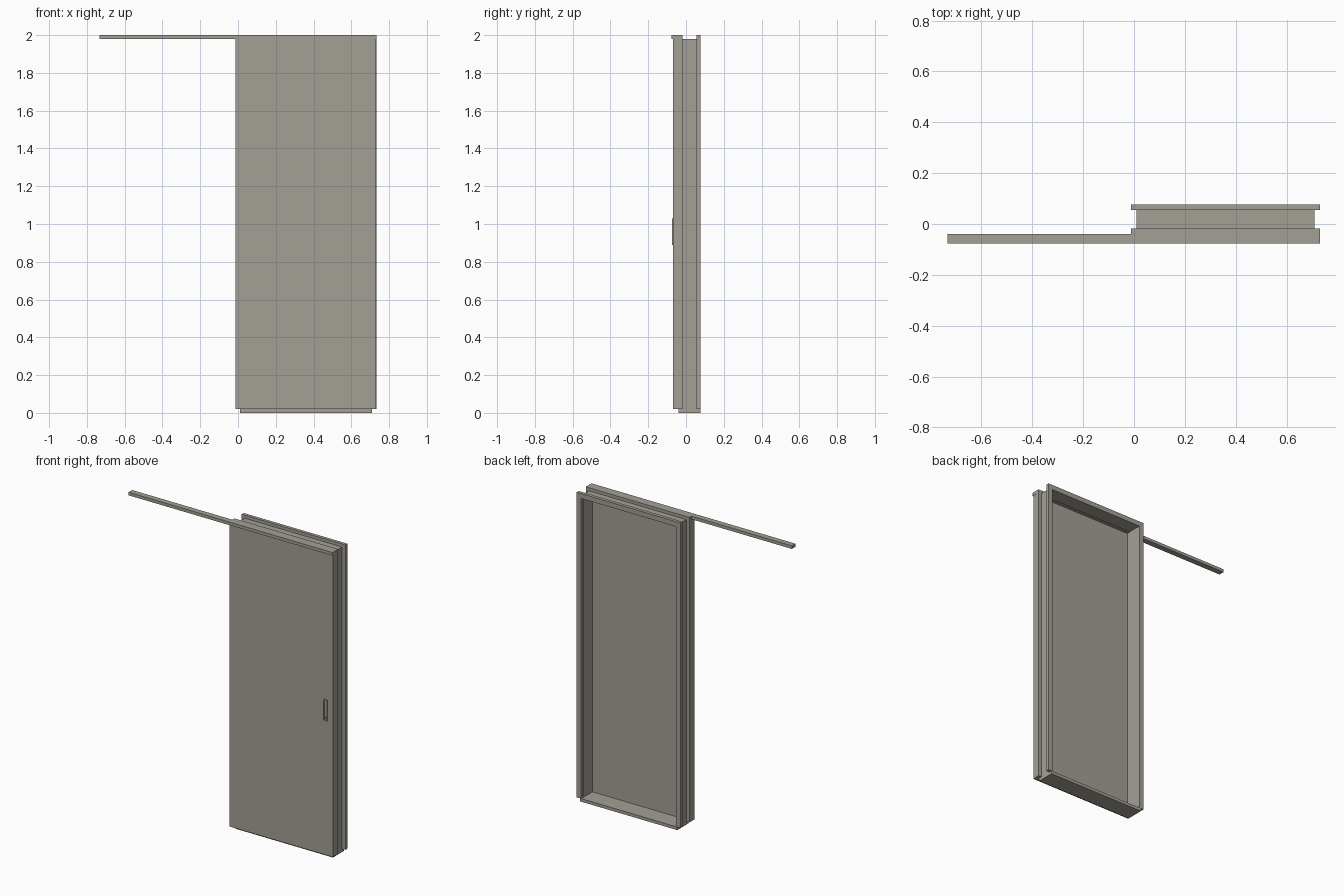
import bpy
import bmesh

if "Cube" in bpy.data.objects:
    bpy.data.objects.remove(bpy.data.objects["Cube"], do_unlink=True)

# One warm grey paint for everything
paint = bpy.data.materials.new("warm_grey_paint")
paint.use_nodes = True
GREY = (0.37, 0.35, 0.305, 1.0)
paint.diffuse_color = GREY
paint.node_tree.nodes["Principled BSDF"].inputs["Base Color"].default_value = GREY


def finish(name, bm):
    bmesh.ops.recalc_face_normals(bm, faces=bm.faces)
    mesh = bpy.data.meshes.new(name)
    bm.to_mesh(mesh)
    bm.free()
    mesh.materials.append(paint)
    obj = bpy.data.objects.new(name, mesh)
    bpy.context.collection.objects.link(obj)
    return obj


def box(name, x, y, z):
    """Box from (min, max) ranges."""
    bm = bmesh.new()
    bmesh.ops.create_cube(bm, size=1)
    for v in bm.verts:
        for i, (lo, hi) in enumerate((x, y, z)):
            v.co[i] = hi if v.co[i] > 0 else lo
    return finish(name, bm)


def extruded(name, outline, y):
    """Closed (x, z) outline extruded through the y range."""
    bm = bmesh.new()
    face = bm.faces.new([bm.verts.new((px, y[0], pz)) for px, pz in outline])
    new = bmesh.ops.extrude_face_region(bm, geom=[face])["geom"]
    bmesh.ops.translate(bm, vec=(0, y[1] - y[0], 0),
                        verts=[g for g in new if isinstance(g, bmesh.types.BMVert)])
    return finish(name, bm)


def arch(x, z, w):
    """Upside-down U outline: two legs and a head of width w."""
    (x0, x1), (z0, z1) = x, z
    return [(x0, z0), (x0, z1), (x1, z1), (x1, z0),
            (x1 - w, z0), (x1 - w, z1 - w), (x0 + w, z1 - w), (x0 + w, z0)]


# Frame: jamb lining between two casings, standing on a sill
extruded("jamb_lining", arch((0.01, 0.709), (0.02, 1.98), 0.01), (-0.0175, 0.055))
for name, y in (("front_casing", (-0.039, -0.0175)), ("back_casing", (0.055, 0.076))):
    extruded(name, arch((-0.012, 0.732), (0.02, 2.0), 0.032), y)
box("sill", (0.01, 0.709), (-0.039, 0.076), (0.0, 0.02))

# Sliding panel hung below its long rail
box("sliding_panel", (-0.012, 0.73), (-0.069, -0.039), (0.02, 1.98))
box("top_rail", (-0.733, 0.732), (-0.076, -0.039), (1.98, 2.0))

# Pull handle: raised rim around a finger slot, with a small lock pin
HX, HZ, HY = (0.662, 0.69), (0.89, 1.03), (-0.075, -0.069)
RIM = 0.006
for side, x in (("right", (HX[0], HX[0] + RIM)), ("left", (HX[1] - RIM, HX[1]))):
    box("handle_rim_" + side, x, HY, HZ)
for end, z in (("bottom", (HZ[0], HZ[0] + RIM)), ("top", (HZ[1] - RIM, HZ[1]))):
    box("handle_rim_" + end, (HX[0] + RIM, HX[1] - RIM), HY, z)
box("lock_pin", (0.673, 0.679), (-0.073, -0.069), (0.907, 0.915))
